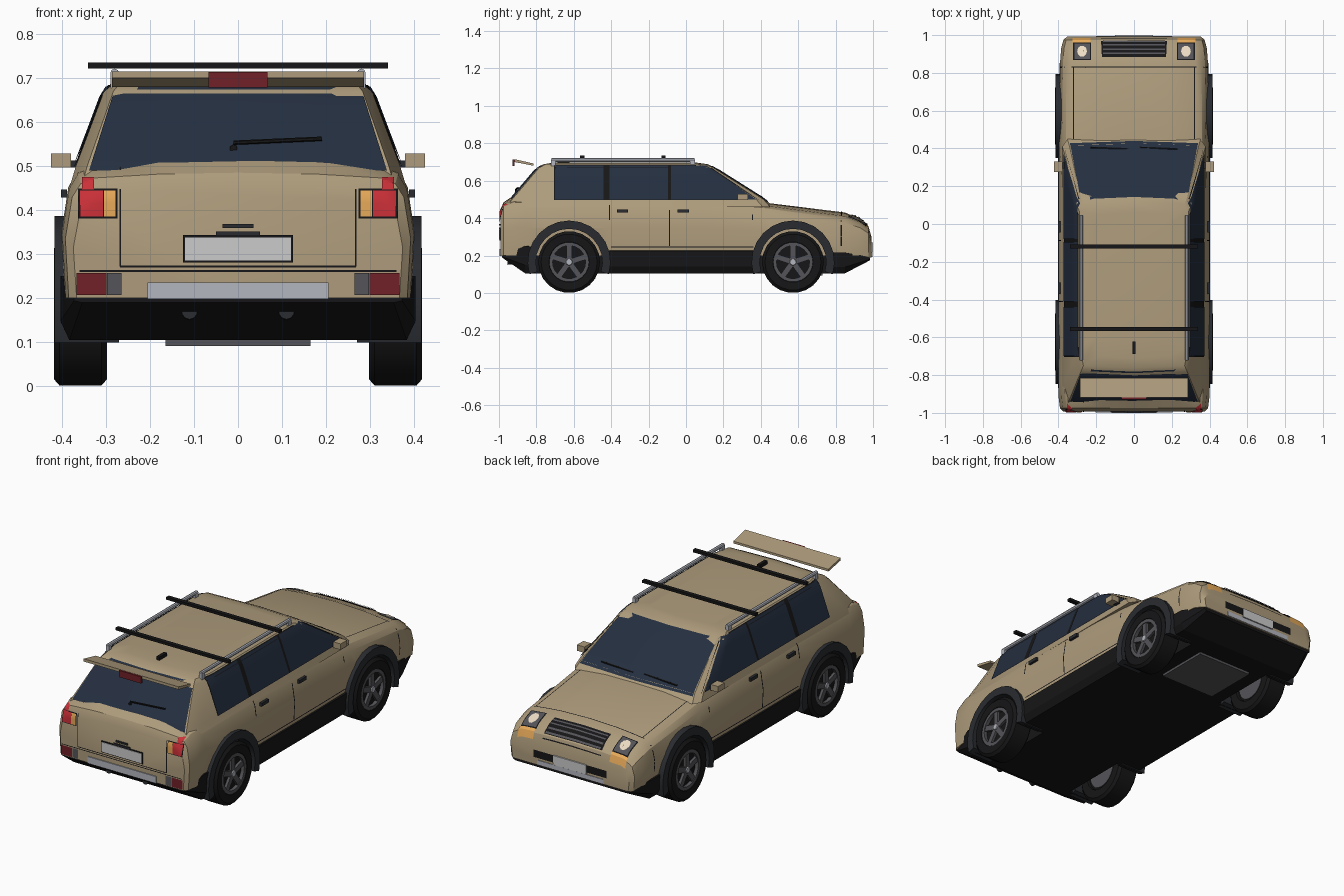
import bpy, bmesh
from math import sin, cos, pi, radians
from mathutils import Vector, Matrix
from mathutils.bvhtree import BVHTree

if "Cube" in bpy.data.objects:
    bpy.data.objects.remove(bpy.data.objects["Cube"])

COL = dict(tan=(.42, .33, .2), dark=(.022, .024, .028), black=(.008, .008, .009), glass=(.018, .028, .05),
           red=(.6, .03, .04), maroon=(.16, .015, .02), orange=(.8, .4, .1), white=(.62, .62, .6),
           silver=(.45, .47, .52), grey=(.09, .09, .1), lamp=(.85, .72, .55))
MATS = {}
for k, c in COL.items():
    MATS[k] = bpy.data.materials.new(k)
    MATS[k].diffuse_color = (*c, 1)


def finish(name, bm, col, fix=True):
    if fix:
        bmesh.ops.recalc_face_normals(bm, faces=bm.faces[:])
    me = bpy.data.meshes.new(name)
    bm.to_mesh(me)
    bm.free()
    me.materials.append(MATS[col])
    ob = bpy.data.objects.new(name, me)
    bpy.context.collection.objects.link(ob)
    return ob


def loft(name, rings, col, closed=False):
    bm = bmesh.new()
    vs = [[bm.verts.new(p) for p in r] for r in rings]
    n = len(vs[0])
    for a, b in zip(vs, vs[1:] + ([vs[0]] if closed else [])):
        for i in range(n):
            bm.faces.new((a[i], a[(i + 1) % n], b[(i + 1) % n], b[i]))
    if not closed:
        bm.faces.new(vs[0])
        bm.faces.new(vs[-1])
    return finish(name, bm, col)


def box(name, c, size, col, rot=Matrix()):
    bm = bmesh.new()
    bmesh.ops.create_cube(bm, size=1, matrix=Matrix.Translation(c) @ rot @ Matrix.Diagonal((*size, 1)))
    return finish(name, bm, col)


def rod(name, a, b, r, col, n=6):
    a, b = Vector(a), Vector(b)
    m = Matrix.Translation((a + b) / 2) @ (b - a).to_track_quat('Z', 'Y').to_matrix().to_4x4()
    bm = bmesh.new()
    bmesh.ops.create_cone(bm, cap_ends=True, segments=n, radius1=r, radius2=r, depth=(b - a).length, matrix=m)
    return finish(name, bm, col)


def lathe(name, prof, cy, cz, col, n=22):
    return loft(name, [[(x, cy + r * cos(2 * pi * i / n), cz + r * sin(2 * pi * i / n)) for i in range(n)]
                       for x, r in prof], col)


def arch(name, x0, x1, r0, r1, cy, cz, a0, a1, n, col):
    full = a1 - a0 >= 360
    rings = []
    for i in range(n if full else n + 1):
        t = radians(a0 + (a1 - a0) * i / n)
        rings.append([(x, cy + r * cos(t), cz + r * sin(t)) for x, r in ((x0, r0), (x1, r0), (x1, r1), (x0, r1))])
    return loft(name, rings, col, full)


def tree(ob):
    return BVHTree.FromPolygons([v.co for v in ob.data.vertices], [p.vertices[:] for p in ob.data.polygons])


def patch(name, pts, bvh, axis, sign, col, n=6, off=.004):
    """Panel laid on a surface: 2D outline projected along an axis, seen from its `sign` side."""
    out = Vector([sign if i == axis else 0 for i in range(3)])

    def hit(a, b):
        p = [a, b]
        p.insert(axis, 3 * sign)
        h = bvh.ray_cast(Vector(p), -out)[0] or bvh.find_nearest(Vector(p))[0]
        return h + out * off
    bm = bmesh.new()
    if len(pts) == 4:
        A, B, C, D = [Vector(p) for p in pts]
        g = [[bm.verts.new(hit(*A.lerp(B, i / n).lerp(D.lerp(C, i / n), j / n))) for i in range(n + 1)]
             for j in range(n + 1)]
        for j in range(n):
            for i in range(n):
                bm.faces.new((g[j][i], g[j][i + 1], g[j + 1][i + 1], g[j + 1][i]))
    else:
        bm.faces.new([bm.verts.new(hit(*p)) for p in pts])
    bm.normal_update()
    for f in bm.faces:
        if f.normal.dot(out) < 0:
            f.normal_flip()
    return finish(name, bm, col, False)


def rect(a0, b0, a1, b1):
    return [(a0, b0), (a1, b0), (a1, b1), (a0, b1)]


def mirrored(half, put):
    return [put(a, b) for a, b in half] + [put(-a, b) for a, b in reversed(half) if abs(a) > 1e-6]


# painted body: stations of y, half width, bottom, shoulder height, crown
rings = []
for y, w, zb, zt, cr in [(-.993, .37, .2, .43, .015), (-.975, .388, .2, .47, .015), (-.92, .395, .2, .492, .03),
                         (-.85, .397, .2, .495, .03), (-.4, .397, .2, .497, 0), (.12, .397, .2, .49, 0),
                         (.42, .393, .2, .463, .02), (.85, .388, .2, .405, .025), (.93, .382, .2, .375, .022),
                         (.975, .37, .19, .342, .015), (.993, .35, .19, .285, .01)]:
    h = zt - zb
    half = [(0, zb), (.99 * w, zb), (1.01 * w, zb + .5 * h), (.97 * w, zt - .15 * h), (.92 * w, zt - .01),
            (.84 * w, zt + .2 * cr), (.45 * w, zt + .8 * cr), (0, zt + cr)]
    rings.append(mirrored(half, lambda a, b: (a, y, b)))
body = loft("body_shell", rings, "tan")

# dark lower cladding and floor
rings = []
for y, w, zb, zt in [(-.985, .372, .19, .205), (-.86, .403, .105, .25), (-.4, .403, .105, .225),
                     (.4, .403, .105, .225), (.85, .394, .105, .215), (.985, .352, .175, .195)]:
    rings.append(mirrored([(0, zb), (.95 * w, zb), (w, zb + .3 * (zt - zb)), (w, zt), (.95 * w, zt + .002)],
                          lambda a, b: (a, y, b)))
lower = loft("lower_cladding", rings, "black")

# cabin: rings of z, half width, front y, rear y
rings = []
for z, w, yf, yr in [(.46, .38, .45, -.955), (.5, .368, .415, -.93), (.67, .304, .145, -.785),
                     (.688, .288, .105, -.75), (.696, .2, .05, -.7)]:
    half = [(0, yf + .012), (.93 * w, yf), (w, yf - .04), (w, yr + .1), (.93 * w, yr), (0, yr - .012)]
    rings.append(mirrored(half, lambda a, b: (a, b, z)))
cabin = loft("cabin", rings, "tan")
BODY, CABIN, LOWER = tree(body), tree(cabin), tree(lower)

# wheel well openings
WHEELS = {"rear": -.625, "front": .572}
for s in (1, -1):
    for cy in WHEELS.values():
        cut = lathe("well_cutter", [(s * .25, .2), (s * .5, .2)], cy, .165, "black")
        cut.hide_render = True
        for ob in (body, lower):
            m = ob.modifiers.new("well", 'BOOLEAN')
            m.operation, m.solver, m.object = 'DIFFERENCE', 'EXACT', cut
            bpy.context.view_layer.objects.active = ob
            bpy.ops.object.modifier_apply(modifier=m.name)
        bpy.data.objects.remove(cut)

# glass front and back
patch("windshield", [(-.34, .49), (.34, .49), (.283, .678), (-.283, .678)], CABIN, 1, 1, "glass", 8)
patch("rear_window", [(-.338, .49), (.338, .49), (.278, .68), (-.278, .68)], CABIN, 1, -1, "glass", 8)

for s, side in ((1, "right"), (-1, "left")):
    def P(name, pts, col, bvh=BODY, n=5, off=.004):
        patch(f"{name}_{side}", pts, bvh, 0, s, col, n, off)
    # side windows with pillars, door seams, handles
    P("window_surround", [(-.705, .497), (.39, .497), (.115, .684), (-.705, .684)], "black", CABIN, 12, .003)
    P("quarter_window", rect(-.7, .5, -.44, .681), "glass", CABIN, 6, .006)
    P("rear_door_window", rect(-.41, .5, -.095, .681), "glass", CABIN, 6, .006)
    P("front_door_window", [(-.08, .5), (.375, .5), (.11, .681), (-.08, .681)], "glass", CABIN, 8, .006)
    for y, z0 in ((-.41, .39), (-.088, .25), (.355, .39), (.83, .25)):
        P("door_seam", rect(y - .003, z0, y + .003, .49 if y < .3 else .42), "black", off=.002)
    P("sill_seam", rect(-.4, .243, .36, .248), "black", off=.002)
    for y in (-.34, -.015):
        box(f"door_handle_{side}", (s * .395, y, .438), (.014, .06, .018), "dark")
    # mirrors
    box(f"mirror_bracket_{side}", (s * .37, .31, .505), (.04, .03, .016), "dark")
    box(f"mirror_{side}", (s * .402, .303, .513), (.045, .055, .032), "tan")
    # roof rails
    rod(f"roof_rail_{side}", (s * .28, -.72, .711), (s * .28, .045, .711), .01, "silver", 8)
    for y in (-.71, .035):
        box(f"rail_post_{side}", (s * .28, y, .695), (.018, .025, .035), "silver")
    # wheels and flares
    for end, cy in WHEELS.items():
        nm = f"{end}_{side}"
        arch("wheel_flare_" + nm, s * .27, s * .416, .178, .222, cy, .165, -17, 197, 14, "dark")
        lathe("tyre_" + nm, [(s * x, r) for x, r in ((.31, .1), (.297, .105), (.297, .15), (.31, .165), (.405, .165),
                                                     (.418, .15), (.416, .108), (.395, .1))], cy, .165, "black")
        arch("rim_" + nm, s * .393, s * .414, .088, .106, cy, .165, 0, 360, 22, "grey")
        lathe("inner_rim_" + nm, [(s * .305, .09), (s * .315, .09)], cy, .165, "grey")
        for k in range(5):
            t = 2 * pi * k / 5 + pi / 2
            box("spoke_" + nm, (s * .403, cy + .052 * cos(t), .165 + .052 * sin(t)), (.014, .09, .03), "grey",
                Matrix.Rotation(t, 4, 'X'))
        lathe("hub_" + nm, [(s * .4, .022), (s * .415, .016)], cy, .165, "silver", 10)

    # tail lights and bumper reflectors
    def R(name, x0, z0, x1, z1, col, off=.005):
        patch(f"{name}_{side}", rect(s * x0, z0, s * x1, z1), BODY, 1, -1, col, 4, off)
    R("tail_housing", .274, .381, .363, .449, "black", .003)
    R("tail_light", .306, .385, .359, .445, "red")
    R("turn_light", .278, .385, .304, .445, "orange")
    R("upper_tail_light", .327, .447, .354, .475, "red")
    R("bumper_reflector", .299, .207, .366, .257, "maroon")
    R("reverse_light", .264, .207, .297, .257, "grey")
    R("tailgate_seam", .265, .272, .269, .5, "black", .003)
    rod(f"exhaust_{side}", (s * .11, -.85, .165), (s * .11, -.955, .17), .018, "dark", 10)

    # headlights, hood seams, windscreen wipers
    def F(name, pts, col, off=.004, n=4):
        patch(f"{name}_{side}", [(s * a, b) for a, b in pts], BODY, 2, 1, col, n, off)
    F("headlight_frame", rect(.228, .868, .322, .962), "black", .003)
    F("headlight", rect(.234, .874, .316, .956), "grey", .005)
    F("headlight_bulb", [(.275 + .026 * cos(i * pi / 5), .915 + .03 * sin(i * pi / 5)) for i in range(10)], "lamp", .008)
    F("front_turn_light", rect(.23, .962, .325, .986), "orange", .006)
    F("hood_seam", rect(.318, .45, .322, .83), "black", .002, 6)
    x = -.23 if s < 0 else .03
    rod(f"wiper_{side}", (x, .405, .512), (x + .2, .398, .517), .005, "black")

# front end
patch("hood_front_seam", rect(-.33, .828, .33, .833), BODY, 2, 1, "black", 8, .002)
patch("grille", [(-.17, .885), (.17, .885), (.175, .982), (-.175, .982)], BODY, 2, 1, "black", 6, .004)
for y in (.9, .922, .944, .964):
    patch("grille_bar", rect(-.165, y, .165, y + .008), BODY, 2, 1, "grey", 4, .008)
patch("bumper_opening", rect(-.22, .23, .22, .27), BODY, 1, 1, "black")
box("front_plate", (0, .995, .245), (.2, .01, .05), "white")
box("front_bumper_strip", (0, .99, .205), (.4, .012, .025), "silver")
box("skid_plate", (0, .58, .099), (.33, .3, .014), "grey")

# rear end
patch("tailgate_lower_seam", rect(-.268, .27, .268, .274), BODY, 1, -1, "black", 4, .003)
patch("bumper_seam", rect(-.36, .26, .36, .264), BODY, 1, -1, "black", 4, .003)
box("rear_plate_frame", (0, -.993, .312), (.25, .008, .062), "black")
box("rear_plate", (0, -.996, .312), (.24, .008, .052), "white")
box("plate_lamp", (0, -.994, .347), (.1, .01, .008), "dark")
box("tailgate_handle", (0, -.994, .364), (.07, .012, .009), "dark")
box("rear_bumper_strip", (0, -.992, .217), (.41, .012, .037), "silver")
rod("rear_wiper", (-.01, -.91, .553), (.19, -.898, .562), .005, "black")
rod("rear_wiper_pivot", (-.01, -.89, .54), (-.01, -.915, .54), .009, "black")

# spoiler with brake light, cross bars, aerial
loft("spoiler", [[(x, y, z) for y, z in ((-.918, .715), (-.918, .7), (-.815, .68), (-.815, .692))]
                 for x in (-.286, .286)], "tan")
box("high_brake_light", (0, -.922, .696), (.134, .012, .036), "maroon")
for y in (-.12, -.555):
    box("roof_crossbar", (0, y, .728), (.68, .022, .014), "black")
box("roof_aerial", (0, -.655, .703), (.018, .065, .022), "black")

bpy.ops.object.select_all(action='SELECT')
bpy.context.view_layer.objects.active = body
bpy.ops.object.shade_smooth_by_angle(angle=radians(25))

for m in bpy.data.materials:
    if m.users and not m.is_grease_pencil:
        m.use_nodes = True
        m.node_tree.nodes["Principled BSDF"].inputs["Base Color"].default_value = m.diffuse_color
